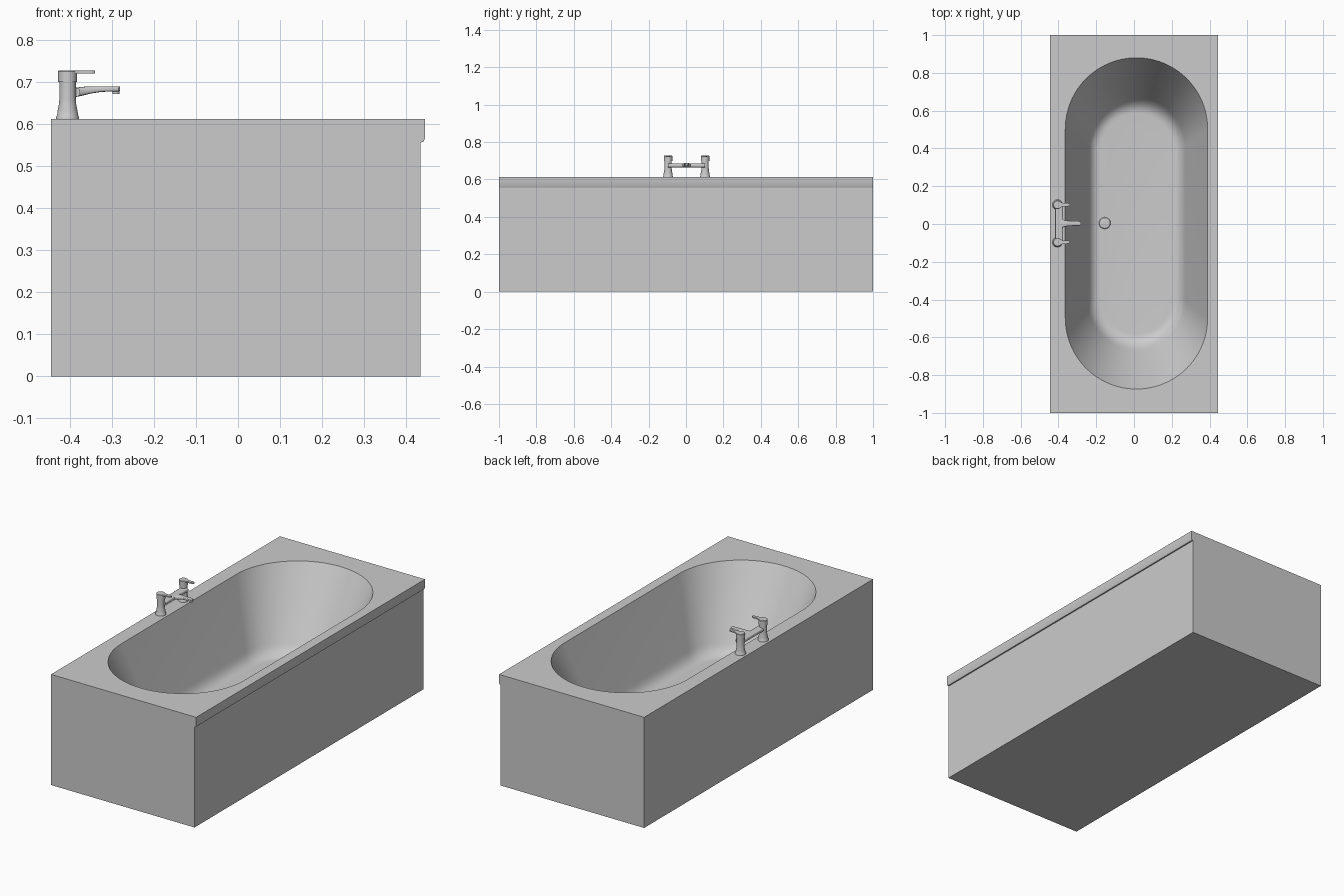
import bpy, bmesh, math
from mathutils import Vector

if "Cube" in bpy.data.objects:
    bpy.data.objects.remove(bpy.data.objects["Cube"])


def finish(name, bm, angle=35):
    bmesh.ops.recalc_face_normals(bm, faces=bm.faces)
    me = bpy.data.meshes.new(name)
    bm.to_mesh(me)
    bm.free()
    ob = bpy.data.objects.new(name, me)
    bpy.context.collection.objects.link(ob)
    smooth(ob, angle)
    return ob


def smooth(ob, angle=35):
    bpy.ops.object.select_all(action='DESELECT')
    ob.select_set(True)
    bpy.context.view_layer.objects.active = ob
    bpy.ops.object.shade_smooth_by_angle(angle=math.radians(angle))


def loft(name, rings):
    """Skin equal-length closed rings and cap both ends."""
    bm = bmesh.new()
    vs = [[bm.verts.new(p) for p in r] for r in rings]
    n = len(rings[0])
    for a, b in zip(vs, vs[1:]):
        for i in range(n):
            j = (i + 1) % n
            bm.faces.new((a[i], a[j], b[j], b[i]))
    bm.faces.new(vs[0])
    bm.faces.new(vs[-1])
    return finish(name, bm)


def stadium(cx, cy, r, half, z, n=48):
    """Ring with two half circles joined by straight sides along y."""
    pts = []
    for sign in (1, -1):
        for i in range(n + 1):
            a = math.pi * i / n
            pts.append((cx + sign * r * math.cos(a),
                        cy + sign * (half + r * math.sin(a)), z))
    return pts


def lathe(name, cx, cy, profile, n=32):
    return loft(name, [[(cx + r * math.cos(2 * math.pi * i / n),
                         cy + r * math.sin(2 * math.pi * i / n), z)
                        for i in range(n)] for r, z in profile])


# Bath body: end profile with a front lip, extruded along y
top = 0.612
profile = [(-0.444, 0), (0.434, 0), (0.434, 0.556), (0.440, 0.557),
           (0.444, 0.564), (0.444, top), (-0.444, top)]
body = loft("bath_body", [[(x, y, z) for x, z in profile] for y in (-1, 1)])

# Basin cutter: sloping walls rounding into a flat floor
cx, cy, floor = 0.013, 0.003, 0.19
r0, h0, r1, h1 = 0.377, 0.50, 0.238, 0.395


def wall(z):
    t = (top - z) / (top - floor)
    return r0 + (r1 - r0) * t, h0 + (h1 - h0) * t, z


start = Vector(wall(floor + 0.06))
corner = Vector(wall(floor))
end = Vector((r1 - 0.05, h1, floor))
levels = [wall(top + 0.05)]
for i in range(9):
    t = i / 8
    levels.append(start * (1 - t) ** 2 + corner * 2 * t * (1 - t) + end * t * t)
cutter = loft("basin_cutter", [stadium(cx, cy, r, h, z) for r, h, z in levels])
cutter.hide_render = True

mod = body.modifiers.new("basin", 'BOOLEAN')
mod.operation = 'DIFFERENCE'
mod.solver = 'EXACT'
mod.object = cutter
bpy.context.view_layer.objects.active = body
bpy.ops.object.modifier_apply(modifier=mod.name)
bpy.data.objects.remove(cutter)
smooth(body)

# Drain plug
lathe("drain_plug", -0.155, 0.005, [(0.031, floor - 0.004), (0.031, floor + 0.004),
                                    (0.028, floor + 0.007), (0.012, floor + 0.009)])

# Tap pillars with flared bases, heads and levers
tx = -0.405
for side, s in (("left", -1), ("right", 1)):
    y = cy + s * 0.099
    lathe("tap_pillar_" + side, tx, y, [
        (0.027, top - 0.002), (0.027, top + 0.005), (0.025, top + 0.008),
        (0.0235, top + 0.02), (0.0205, top + 0.035), (0.0195, 0.66), (0.0195, 0.70)])
    lathe("tap_head_" + side, tx, y, [(0.0225, 0.699), (0.0225, 0.725), (0.021, 0.727)])
    outline = [(tx, 0.02), (tx + 0.018, 0.0135), (tx + 0.03, 0.009), (-0.352, 0.0085),
               (-0.344, 0.007), (-0.340, 0.003)]
    outline += [(x, -w) for x, w in reversed(outline)]
    loft("tap_lever_" + side, [[(x, y + w, z) for x, w in outline] for z in (0.720, 0.727)])

# Cross bar joining the pillars
bar = []
for yy in (cy - 0.099, cy + 0.099):
    bar.append([(-0.396 + 0.021 * math.copysign(abs(math.cos(a)) ** 0.6, math.cos(a)), yy,
                 0.675 + 0.011 * math.copysign(abs(math.sin(a)) ** 0.6, math.sin(a)))
                for a in [2 * math.pi * i / 24 for i in range(24)]])
loft("tap_cross_bar", bar)

# Spout: rounded sections (x, half width, bottom, top)
spout = []
for x, w, lo, hi in [(-0.40, 0.034, 0.664, 0.686), (-0.385, 0.026, 0.664, 0.686),
                     (-0.370, 0.018, 0.667, 0.688), (-0.350, 0.0145, 0.672, 0.689),
                     (-0.325, 0.013, 0.676, 0.689), (-0.295, 0.0125, 0.677, 0.689),
                     (-0.284, 0.011, 0.677, 0.689), (-0.280, 0.007, 0.678, 0.688)]:
    m, h = (lo + hi) / 2, (hi - lo) / 2
    spout.append([(x, cy + w * math.copysign(abs(math.cos(a)) ** 0.5, math.cos(a)),
                   m + h * math.copysign(abs(math.sin(a)) ** 0.5, math.sin(a)))
                  for a in [2 * math.pi * i / 24 for i in range(24)]])
loft("tap_spout", spout)
lathe("spout_outlet", -0.290, cy, [(0.0085, 0.671), (0.0085, 0.682)], 24)
